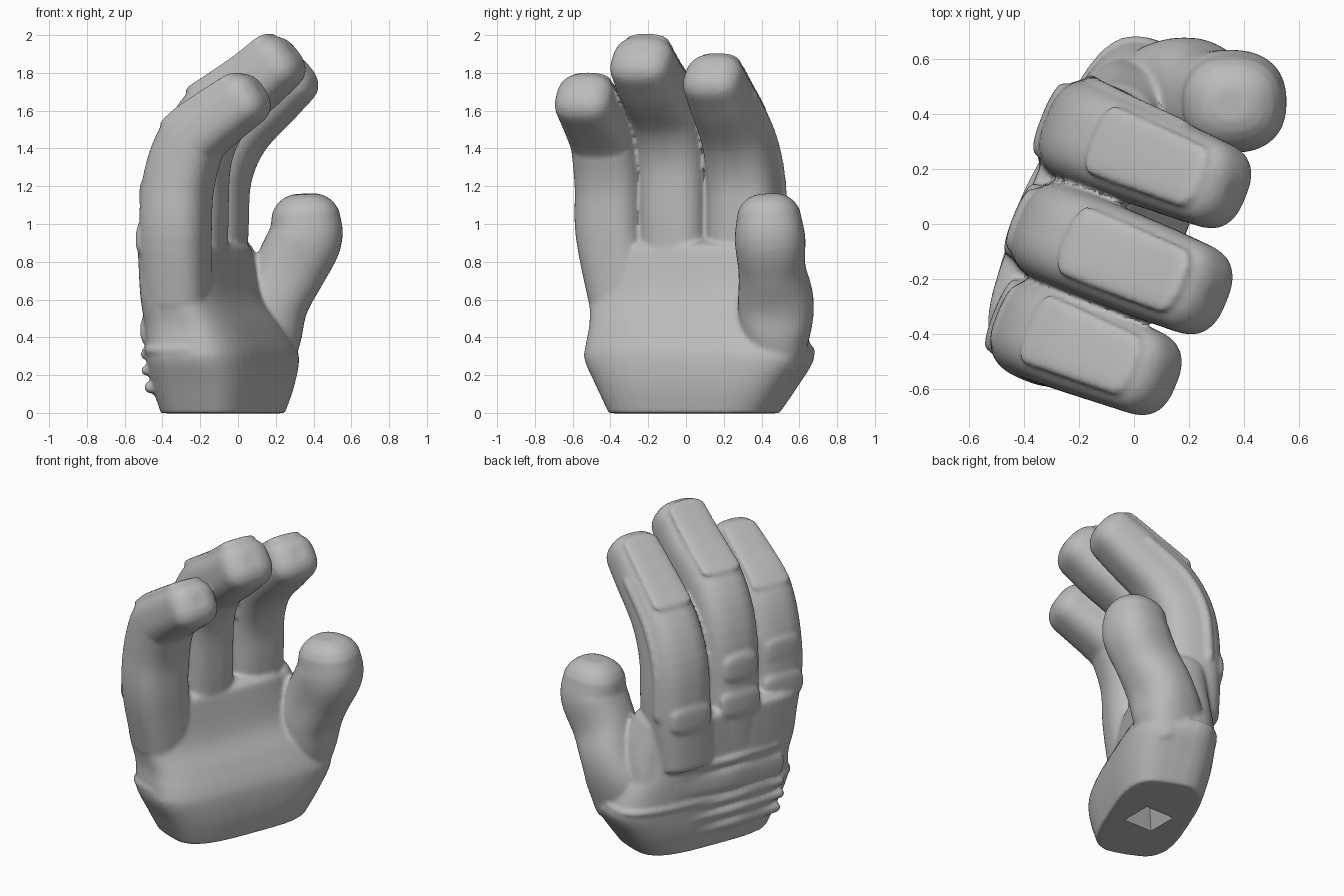
import bpy, bmesh, math
from mathutils import Vector

cube = bpy.data.objects.get("Cube")
if cube:
    bpy.data.objects.remove(cube, do_unlink=True)

# One matte grey for the whole glove
grey = bpy.data.materials.new("glove grey")
grey.use_nodes = True
grey.diffuse_color = (0.5, 0.5, 0.5, 1)
grey.node_tree.nodes["Principled BSDF"].inputs["Base Color"].default_value = (0.5, 0.5, 0.5, 1)

# Hand axes: U is the way the palm faces, V runs across the knuckles
YAW = math.radians(-22)
U = Vector((math.cos(YAW), math.sin(YAW), 0))
V = Vector((-math.sin(YAW), math.cos(YAW), 0))
Z = Vector((0, 0, 1))


def at(u, v, z):
    return U * u + V * v + Z * z


def spline(a, b, c, d, t):
    return 0.5 * (2 * b + (c - a) * t + (2 * a - 5 * b + 4 * c - d) * t * t
                  + (3 * b - a - 3 * c + d) * t ** 3)


def loft(name, rows, side, power=2.6, caps=(0.1, 0.1), axis=None, sides=40, steps=5):
    """Loft rounded sections through (centre, half width, half depth) stations.
    Sections stand square to the path, or to a fixed axis if one is given."""
    pad = [rows[0]] + rows + [rows[-1]]
    path = []
    for i in range(len(rows) - 1):
        for k in range(steps):
            path.append([spline(*(pad[i + j][n] for j in range(4)), k / steps) for n in range(3)])
    path.append(list(rows[-1]))
    rings = []
    for i, (p, w, d) in enumerate(path):
        tan = axis or (path[min(i + 1, len(path) - 1)][0] - path[max(i - 1, 0)][0]).normalized()
        rings.append((p, tan, w, d))
    # Domed ends
    arcs = [math.radians(a) for a in (20, 40, 58, 74)]

    def dome(ring, length, sign):
        p, tan, w, d = ring
        return [(p + tan * sign * length * math.sin(a), tan,
                 w * math.cos(a) ** 0.8, d * math.cos(a) ** 0.8) for a in arcs]
    if caps[0]:
        rings = dome(rings[0], caps[0], -1)[::-1] + rings
    if caps[1]:
        rings += dome(rings[-1], caps[1], 1)
    bm = bmesh.new()
    loops = []
    for p, tan, w, d in rings:
        a = (side - tan * side.dot(tan)).normalized()
        b = tan.cross(a)
        loop = []
        for k in range(sides):
            c, s = math.cos(math.tau * k / sides), math.sin(math.tau * k / sides)
            x = math.copysign(abs(c) ** (2 / power), c) * w
            y = math.copysign(abs(s) ** (2 / power), s) * d
            loop.append(bm.verts.new(p + a * x + b * y))
        loops.append(loop)
    for r, q in zip(loops, loops[1:]):
        for k in range(sides):
            n = (k + 1) % sides
            bm.faces.new((r[k], r[n], q[n], q[k]))
    bm.faces.new(loops[0][::-1])
    bm.faces.new(loops[-1])
    bmesh.ops.recalc_face_normals(bm, faces=bm.faces)
    mesh = bpy.data.meshes.new(name)
    bm.to_mesh(mesh)
    bm.free()
    mesh.materials.append(grey)
    obj = bpy.data.objects.new(name, mesh)
    bpy.context.collection.objects.link(obj)
    return obj


def select(objs):
    bpy.ops.object.select_all(action='DESELECT')
    for o in objs:
        o.select_set(True)
    bpy.context.view_layer.objects.active = objs[0]


# Palm: (z, u, v, half width, half depth)
palm = [(-.002, -.09, .01, .45, .25), (.14, -.095, .025, .535, .28), (.28, -.10, .035, .615, .285),
        (.36, -.11, .025, .605, .275), (.47, -.14, 0, .575, .25), (.62, -.185, -.06, .54, .21),
        (.86, -.21, -.09, .53, .185)]
body = [loft("hand", [(at(u, v, z), w, d) for z, u, v, w, d in palm], V, 3.4, (0, .06), Z)]

# Fingers: base offset, tip offset, then (u, z, half width, half depth)
fingers = {
    "little_finger": (-.43, -.485, [(-.17, .6, .17, .17), (-.16, .95, .185, .18), (-.147, 1.2, .185, .18),
                      (-.082, 1.41, .18, .175), (.004, 1.5, .175, .16), (.235, 1.66, .158, .145)]),
    "middle_finger": (-.13, -.137, [(-.215, .6, .18, .18), (-.215, 1.0, .185, .19), (-.19, 1.35, .185, .185),
                      (-.075, 1.58, .18, .18), (.15, 1.745, .175, .16), (.285, 1.855, .168, .152)]),
    "index_finger": (.22, .24, [(-.26, .6, .19, .18), (-.255, .95, .195, .19), (-.23, 1.25, .19, .185),
                     (-.115, 1.48, .18, .175), (.1, 1.67, .168, .155), (.21, 1.765, .16, .145)]),
}
for name, (v0, v1, prof) in fingers.items():
    rows = [(at(u, v0 if i == 0 else v1, z), w, d) for i, (u, z, w, d) in enumerate(prof)]
    body.append(loft(name, rows, V, 2.7, (.05, .11)))
    # Raised knuckle pads on the back of the finger
    for z, size in ((.92, .14), (1.15, .12)):
        near = min(prof, key=lambda s: abs(s[1] - z))
        c = at(near[0] - near[3] + .018, v1, z)
        body.append(loft(name + "_knuckle", [(c - Z * .03, size, .03), (c + Z * .03, size, .03)],
                         V, 2.2, (.07, .07)))
    # Flat ridge along the end joint
    a, b = rows[3], rows[-1]
    up = (b[0] - a[0]).normalized().cross(V)
    pts = [(p + (up if up.z > 0 else -up) * (d - .01), w * .74, .02) for p, w, d in (a, rows[4], b)]
    body.append(loft(name + "_back_pad", pts, V, 2.6, (.04, .06)))

# Thumb: (x, y, z, half width, half depth)
thumb = [(.09, .48, .27, .14, .20), (.14, .475, .45, .19, .205), (.2, .475, .6, .2, .18),
         (.275, .455, .76, .178, .19), (.355, .445, .92, .187, .195), (.36, .44, 1.02, .173, .185)]
body.append(loft("thumb", [(Vector((x, y, z)), w, d) for x, y, z, w, d in thumb],
                 Vector((0, 1, 0)), 2.35, (.05, .145)))
# Web between thumb and index finger
body.append(loft("thumb_web", [(at(-.14, .42, .4), .15, .22), (at(-.15, .42, .62), .12, .18),
                               (at(-.19, .38, .82), .09, .13)], V, 2.2))

# Piping along the outer side of the index finger
v0, v1, prof = fingers["index_finger"]
body.append(loft("index_side_piping", [(at(u - .08, v1 + w * .9, z), .03, .03)
                                       for u, z, w, d in prof[1:5]], V, 2, (.05, .05)))

# Cuff rim around the back and the sides
body.append(loft("cuff_rim", [(at(-.13, .03, z), .62, .265) for z in (.32, .345)],
                 V, 3.4, (.015, .015), Z))

# Strap and ribs over the back of the hand: (z, u, half length, half height)
straps = {"upper_rib": (.565, -.385, .34, .025), "back_strap": (.44, -.38, .37, .075),
          "middle_rib": (.31, -.375, .38, .026), "lower_rib": (.225, -.372, .38, .026),
          "wrist_rib": (.135, -.36, .36, .03)}
for name, (z, u, half, h) in straps.items():
    rows = [(at(u + .03 * abs(s), s * half - .06, z), h, .032) for s in (-1, -.5, 0, .5, 1)]
    body.append(loft(name, rows, Z, 3, (.03, .03)))

# Fuse the parts into one soft skin
select(body)
bpy.ops.object.join()
hand = bpy.context.object
hand.name = "hand"
remesh = hand.modifiers.new("fuse", 'REMESH')
remesh.mode = 'VOXEL'
remesh.voxel_size = 0.012
soften = hand.modifiers.new("soften", 'SMOOTH')
soften.factor = 0.5
soften.iterations = 7
for m in ("fuse", "soften"):
    bpy.ops.object.modifier_apply(modifier=m)

# Diamond socket under the wrist
bpy.ops.mesh.primitive_cone_add(vertices=4, radius1=.16, radius2=0, depth=.2,
                                location=at(-.09, .01, .08), rotation=(0, 0, math.radians(45)))
cutter = bpy.context.object
cutter.name = "socket_cutter"
cutter.hide_render = True
cutter.data.materials.append(grey)
cut = hand.modifiers.new("socket", 'BOOLEAN')
cut.operation = 'DIFFERENCE'
cut.object = cutter
select([hand])
bpy.ops.object.modifier_apply(modifier="socket")
bpy.data.objects.remove(cutter, do_unlink=True)

select([hand])
bpy.ops.object.shade_smooth_by_angle(angle=math.radians(40))
